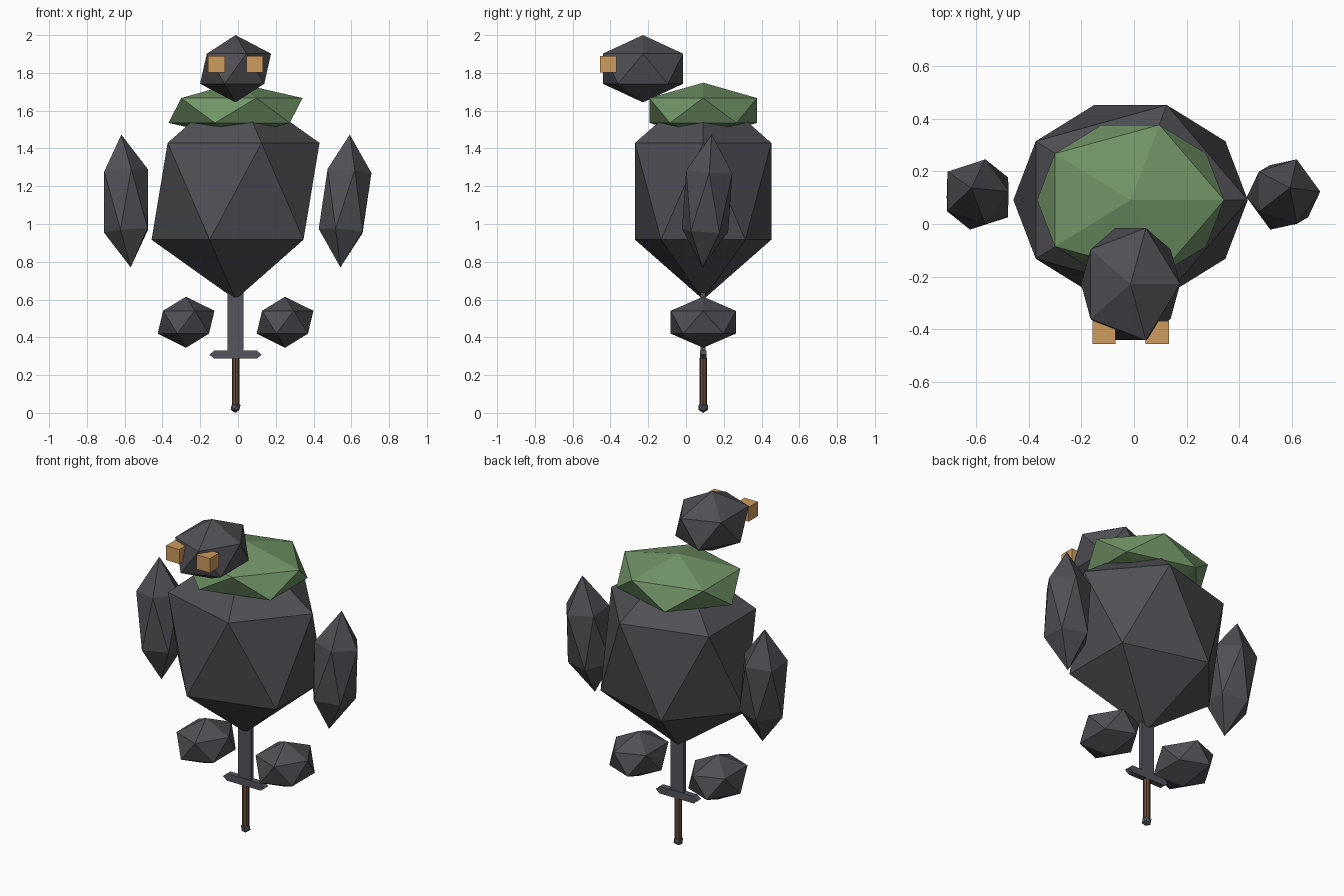
import bpy, bmesh, math
from mathutils import Matrix, Vector

if "Cube" in bpy.data.objects:
    bpy.data.objects.remove(bpy.data.objects["Cube"])

CX, CY = -0.013, 0.091   # body axis


def material(name, rgb):
    m = bpy.data.materials.new(name)
    m.diffuse_color = (*rgb, 1)
    m.use_nodes = True
    m.node_tree.nodes["Principled BSDF"].inputs["Base Color"].default_value = m.diffuse_color
    return m


STONE = material("dark stone", (0.078, 0.078, 0.090))
MOSS = material("moss green", (0.165, 0.295, 0.135))
AMBER = material("amber", (0.62, 0.33, 0.11))
STEEL = material("dark steel", (0.088, 0.092, 0.108))
WOOD = material("brown grip", (0.13, 0.072, 0.042))


def finish(name, bm, mat):
    bmesh.ops.recalc_face_normals(bm, faces=bm.faces)
    me = bpy.data.meshes.new(name)
    bm.to_mesh(me)
    bm.free()
    me.materials.append(mat)
    ob = bpy.data.objects.new(name, me)
    bpy.context.collection.objects.link(ob)
    return ob


def rock(name, loc, scale, mat=STONE, rot=(0, 0, 0)):
    """Twenty-sided rock, stretched and tilted."""
    bm = bmesh.new()
    bmesh.ops.create_icosphere(bm, subdivisions=1, radius=1)
    ob = finish(name, bm, mat)
    ob.location, ob.scale, ob.rotation_euler = loc, scale, rot
    return ob


def box(name, loc, size, mat):
    bm = bmesh.new()
    bmesh.ops.create_cube(bm, size=1)
    ob = finish(name, bm, mat)
    ob.location, ob.scale = loc, size
    return ob


def rod(name, loc, radius, depth, sides, mat):
    bm = bmesh.new()
    bmesh.ops.create_cone(bm, cap_ends=True, segments=sides,
                          radius1=radius, radius2=radius, depth=depth)
    ob = finish(name, bm, mat)
    ob.location = loc
    return ob


# Body, moss cap and head
rock("body", (CX, CY, 1.173), (0.497, 0.424, 0.573))
rock("moss_cap", (CX, CY, 1.601), (0.397, 0.335, 0.147), MOSS)
rock("head", (CX, -0.228, 1.822), (0.21, 0.25, 0.178))

# Paired eyes, arms and feet
for side, s in (("left", -1), ("right", 1)):
    box(side + "_eye", (CX + s * 0.101, -0.412, 1.846), (0.088, 0.088, 0.086), AMBER)
    rock(side + "_arm", (CX + s * 0.58, 0.112, 1.122), (0.144, 0.144, 0.353),
         rot=(-0.07, s * 0.07, 0))
    rock(side + "_foot", (CX + s * 0.262, CY, 0.48), (0.168, 0.203, 0.135))

# Sword: blade running up into the body
box("sword_blade", (CX, CY, 0.58), (0.086, 0.026, 0.52), STEEL)

# Crossguard: bar with chamfered ends
bm = bmesh.new()
outline = [(-0.138, 0), (-0.113, -0.021), (0.113, -0.021),
           (0.138, 0), (0.113, 0.021), (-0.113, 0.021)]
face = bm.faces.new([bm.verts.new((x, -0.017, z)) for x, z in outline])
ext = bmesh.ops.extrude_face_region(bm, geom=[face])
bmesh.ops.translate(bm, vec=(0, 0.034, 0),
                    verts=[v for v in ext["geom"] if isinstance(v, bmesh.types.BMVert)])
guard = finish("sword_guard", bm, STEEL)
guard.location = (CX, CY, 0.308)

# Grip and pommel
rod("sword_grip", (CX, CY, 0.168), 0.02, 0.245, 8, WOOD)
rock("sword_pommel", (CX, CY, 0.029), (0.029, 0.029, 0.029), STEEL)
